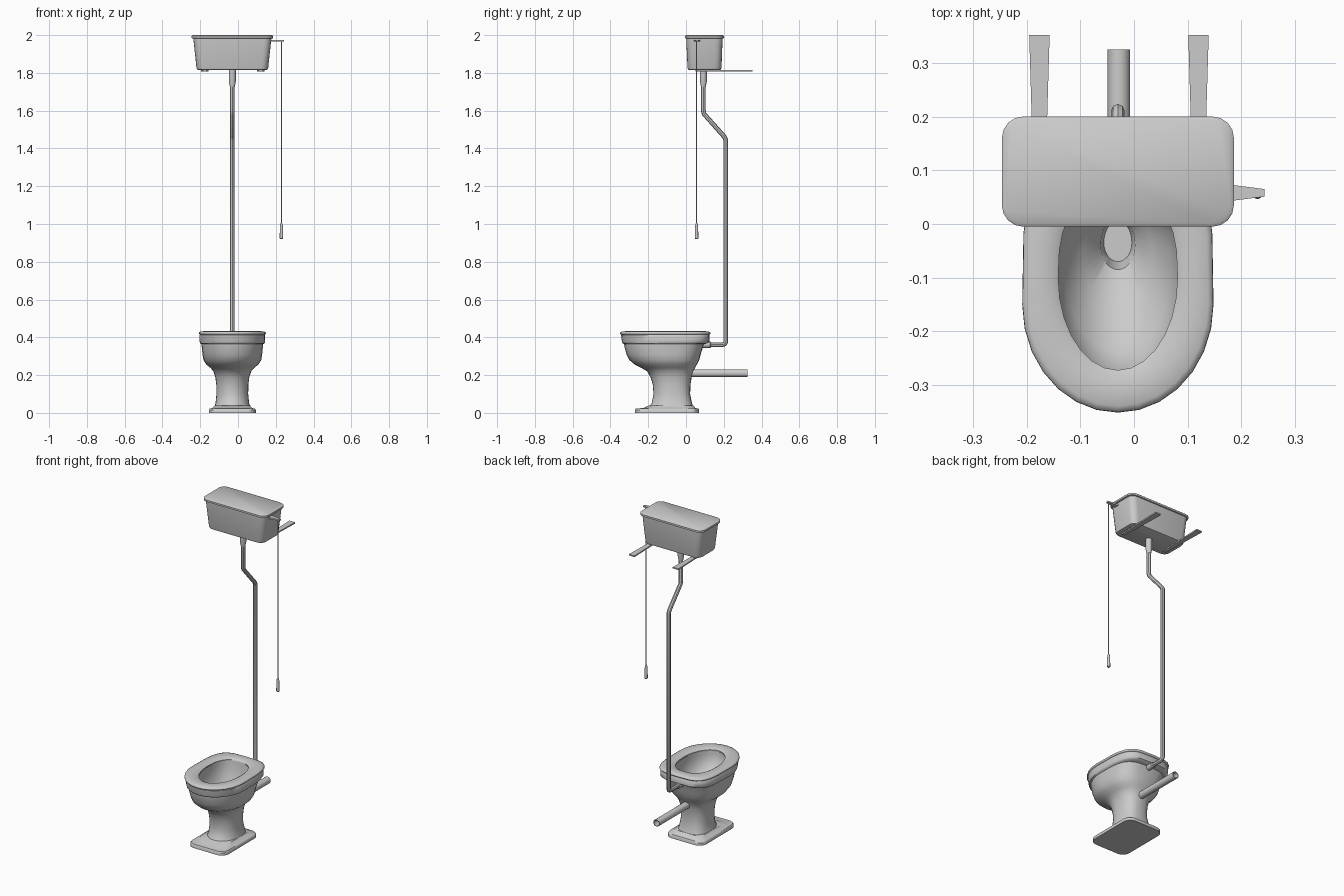
import bpy, bmesh, math
from mathutils import Vector

if "Cube" in bpy.data.objects:
    bpy.data.objects.remove(bpy.data.objects["Cube"])

CX = -0.03  # centre line of bowl and cistern


def loft(name, rings, angle=40):
    """Skin a list of equal-length point rings, capping both ends."""
    bm = bmesh.new()
    rows = [[bm.verts.new(p) for p in ring] for ring in rings]
    n = len(rows[0])
    for a, b in zip(rows, rows[1:]):
        for i in range(n):
            j = (i + 1) % n
            bm.faces.new((a[i], a[j], b[j], b[i]))
    bm.faces.new(rows[0][::-1])
    bm.faces.new(rows[-1])
    return finish(name, bm, angle)


def finish(name, bm, angle=40):
    bmesh.ops.recalc_face_normals(bm, faces=bm.faces)
    me = bpy.data.meshes.new(name)
    bm.to_mesh(me)
    bm.free()
    ob = bpy.data.objects.new(name, me)
    bpy.context.collection.objects.link(ob)
    select(ob)
    bpy.ops.object.shade_smooth_by_angle(angle=math.radians(angle))
    return ob


def select(ob):
    bpy.ops.object.select_all(action='DESELECT')
    ob.select_set(True)
    bpy.context.view_layer.objects.active = ob


def egg(z, hw, front, back, mid, n=4.0, segs=28):
    """Elliptical front half, squarer back half (exponent n)."""
    pts = []
    for i in range(segs):
        t = 2 * math.pi * i / segs
        c, s = math.cos(t), math.sin(t)
        e = 2 / n if s > 0 else 1.0
        x = math.copysign(abs(c) ** e, c) * hw
        y = abs(s) ** e * (back - mid) if s > 0 else s * (mid - front)
        pts.append((CX + x, mid + y, z))
    return pts


def round_rect(z, hw, y0, y1, r, steps=4):
    pts = []
    for k, (sx, yc) in enumerate(((1, y1 - r), (-1, y1 - r), (-1, y0 + r), (1, y0 + r))):
        for i in range(steps + 1):
            t = math.pi / 2 * (k + i / steps)
            pts.append((CX + sx * (hw - r) + r * math.cos(t), yc + r * math.sin(t), z))
    return pts


def turned(name, profile, origin, axis='z', segs=16):
    """Round part from (distance, radius) pairs along an axis."""
    o = Vector(origin)
    rings = []
    for d, r in profile:
        ring = []
        for i in range(segs):
            t = 2 * math.pi * i / segs
            u, v = r * math.cos(t), r * math.sin(t)
            ring.append(o + Vector((u, v, d) if axis == 'z' else (u, d, v)))
        rings.append(ring)
    return loft(name, rings)


def pipe(name, points, radius):
    cu = bpy.data.curves.new(name, 'CURVE')
    cu.dimensions = '3D'
    cu.bevel_depth = radius
    cu.bevel_resolution = 2
    cu.use_fill_caps = True
    sp = cu.splines.new('POLY')
    sp.points.add(len(points) - 1)
    for p, co in zip(sp.points, points):
        p.co = (*co, 1)
    ob = bpy.data.objects.new(name, cu)
    bpy.context.collection.objects.link(ob)
    select(ob)
    bpy.ops.object.convert(target='MESH')
    bpy.ops.object.shade_smooth_by_angle(angle=math.radians(35))


# bowl: foot cap, waisted pedestal, bulging bowl, rim, then inside basin to the drain
foot = [round_rect(z, hw, f, b, 0.045, 6) for z, hw, f, b in
        ((0, .124, -.27, .07), (.016, .124, -.27, .07), (.022, .120, -.266, .066),
         (.026, .105, -.225, .05), (.040, .093, -.195, .037))]
loft("foot", foot)
body = [(.024, .098, -.205, .042, -.08, 3), (.05, .089, -.182, .032, -.08, 3),
        (.10, .084, -.172, .022, -.08, 2.8), (.15, .085, -.176, .024, -.08, 2.6),
        (.19, .090, -.188, .030, -.08, 2.5), (.22, .100, -.206, .038, -.08, 2.5),
        (.238, .115, -.236, .048, -.09, 2.6), (.255, .137, -.270, .057, -.10, 2.7),
        (.28, .153, -.300, .070, -.11, 2.8), (.31, .158, -.315, .078, -.12, 3),
        (.35, .162, -.326, .090, -.13, 3.4), (.364, .163, -.328, .095, -.13, 3.5),
        (.368, .171, -.336, .112, -.14, 4), (.376, .173, -.339, .124, -.14, 4),
        (.412, .174, -.344, .125, -.15, 4), (.416, .170, -.340, .121, -.15, 4),
        (.416, .118, -.280, .066, -.10, 2.6), (.40, .116, -.278, .064, -.10, 2.6),
        (.36, .118, -.276, .058, -.10, 2.6), (.31, .098, -.235, .046, -.09, 2.5),
        (.26, .064, -.155, .028, -.06, 2.2), (.235, .032, -.085, .012, -.04, 2),
        (.19, .026, -.070, .006, -.035, 2)]
loft("bowl", [egg(*r) for r in body], 50)

# seat ring with a softly domed top
seat = [(.415, .112, -.273, .060, -.10, 2.6), (.415, .174, -.347, .126, -.15, 4),
        (.420, .178, -.351, .130, -.15, 4), (.426, .177, -.350, .129, -.15, 4),
        (.431, .168, -.339, .120, -.145, 3.7), (.433, .145, -.311, .095, -.125, 3),
        (.430, .121, -.284, .070, -.105, 2.7), (.424, .111, -.272, .060, -.10, 2.6),
        (.415, .112, -.273, .060, -.10, 2.6)]
bm = bmesh.new()
rows = [[bm.verts.new(p) for p in egg(*r)] for r in seat]
for a, b in zip(rows, rows[1:]):
    for i in range(28):
        j = (i + 1) % 28
        bm.faces.new((a[i], a[j], b[j], b[i]))
bmesh.ops.remove_doubles(bm, verts=bm.verts, dist=1e-5)
finish("seat", bm, 60)

# cistern tank and lid
tank = [(1.815, .178, .018, .178, .03), (1.818, .186, .011, .185, .035),
        (1.828, .190, .008, .188, .037), (1.986, .207, .001, .194, .037)]
loft("cistern", [round_rect(*r) for r in tank])
lid = [(1.982, .211, .000, .195, .04), (1.984, .216, -.005, .200, .04),
       (1.995, .216, -.005, .200, .04), (2.0, .210, .001, .194, .036)]
loft("cistern_lid", [round_rect(*r) for r in lid])


def tapered_bar(name, p0, p1, w0, w1, thick, side):
    """Flat bar from p0 to p1, tapering in width along the side direction."""
    s, up = Vector(side), Vector((0, 0, thick / 2))
    rings = []
    for p, w in ((Vector(p0), w0 / 2), (Vector(p1), w1 / 2)):
        rings.append([p - s * w - up, p + s * w - up, p + s * w + up, p - s * w + up])
    loft(name, rings, 20)


# wall brackets under the cistern
for label, x in (("left", -.176), ("right", .12)):
    tapered_bar(label + "_bracket", (x, .05, 1.812), (x, .352, 1.812), .02, .038, .008, (1, 0, 0))

# lever, pull chain and handle
tapered_bar("lever", (.165, .058, 1.970), (.243, .058, 1.970), .034, .014, .009, (0, 1, 0))
turned("pull_chain", [(.99, .003), (1.972, .003)], (.23, .056, 0), segs=8)
turned("pull_handle", [(.92, .006), (.924, .0095), (.98, .0085), (1.0, .006), (1.006, .003)],
       (.23, .056, 0), segs=12)

# flush pipe with collars
pipe("flush_pipe", [(CX, y, z) for y, z in
     ((.092, 1.80), (.092, 1.60), (.096, 1.582), (.203, 1.462), (.211, 1.445),
      (.211, .378), (.206, .366), (.194, .361), (.06, .361))], .0125)
turned("upper_collar", [(1.725, .0125), (1.755, .0185), (1.82, .0185)], (CX, .092, 0))
turned("lower_collar", [(.08, .017), (.128, .017), (.132, .013)], (CX, 0, .361), 'y')

# waste outlet, open at the wall end
turned("waste_pipe", [(0, .021), (.325, .021), (.325, .017), (.12, .017)], (CX + .002, 0, .21), 'y')
